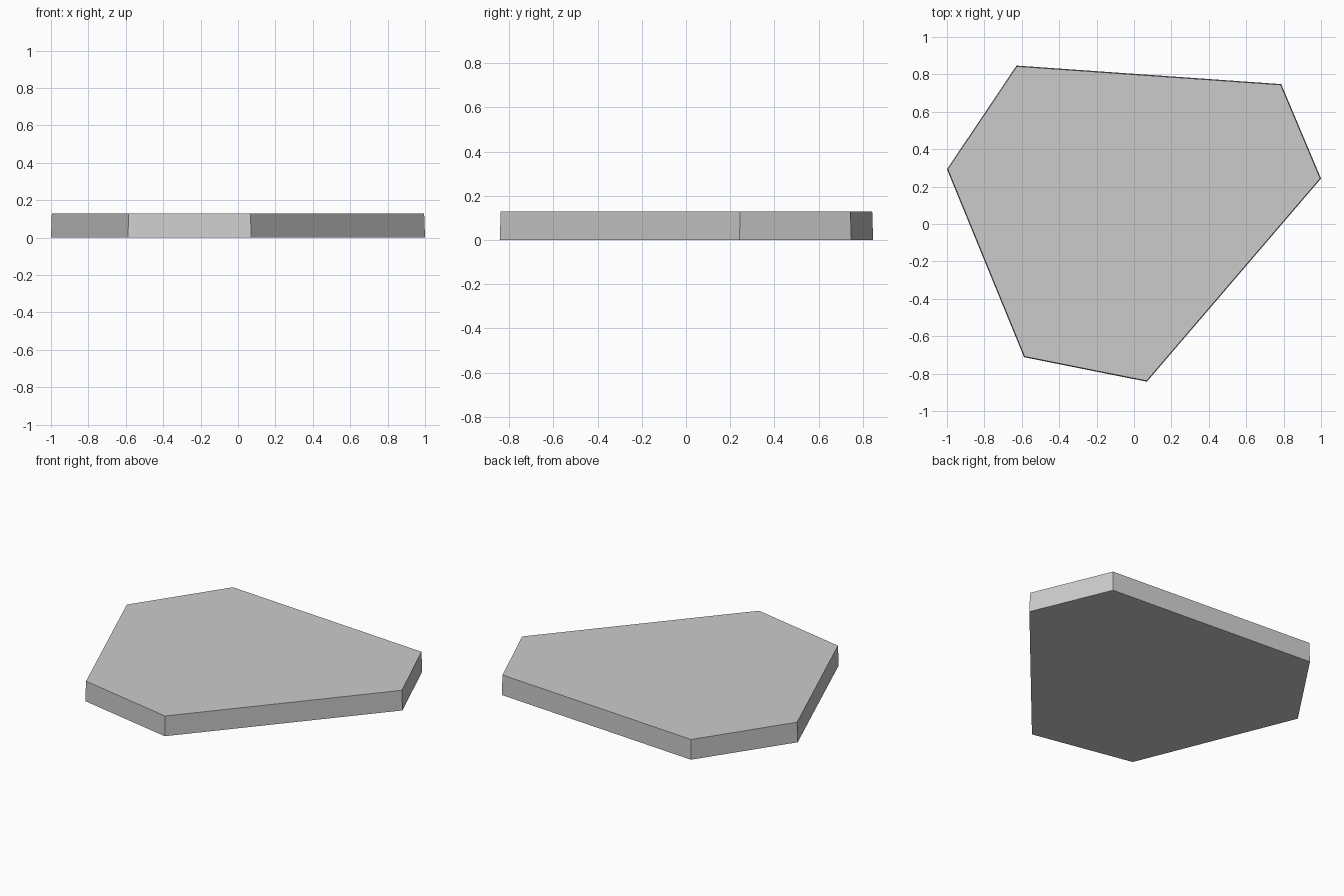
import bpy, bmesh

if "Cube" in bpy.data.objects:
    bpy.data.objects.remove(bpy.data.objects["Cube"])

HEIGHT = 0.128
DRAFT = 0.004

# Irregular six-sided outline, counter-clockwise from the left corner
OUTLINE = [(-1.0, 0.293), (-0.588, -0.712), (0.069, -0.843),
           (1.0, 0.243), (0.787, 0.748), (-0.628, 0.847)]

# Flat plate: base outline raised with a very slight draft on the sides
bm = bmesh.new()
base = [bm.verts.new((x, y, 0)) for x, y in OUTLINE]
top = bm.faces.new(base)
bm.normal_update()
bmesh.ops.inset_individual(bm, faces=[top], thickness=DRAFT, depth=HEIGHT,
                           use_even_offset=True)

# Underside
bm.faces.new(list(reversed(base)))
bmesh.ops.recalc_face_normals(bm, faces=bm.faces)

mesh = bpy.data.meshes.new("hexagonal_plate")
bm.to_mesh(mesh)
bm.free()
plate = bpy.data.objects.new("hexagonal_plate", mesh)
bpy.context.collection.objects.link(plate)
